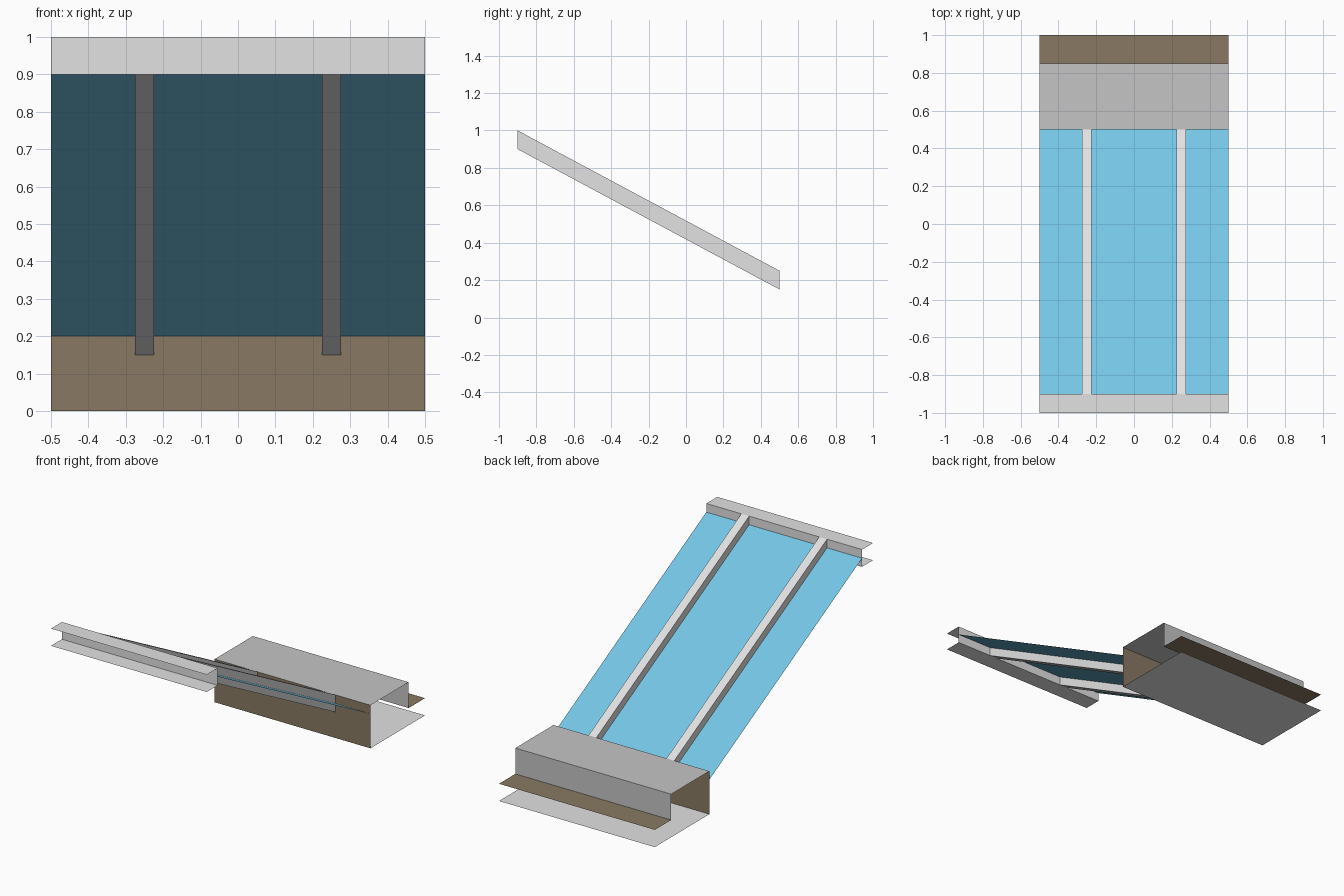
import bpy

if "Cube" in bpy.data.objects:
    bpy.data.objects.remove(bpy.data.objects["Cube"])


def material(name, rgb):
    m = bpy.data.materials.new(name)
    m.diffuse_color = (*rgb, 1.0)
    m.use_nodes = True
    m.node_tree.nodes["Principled BSDF"].inputs["Base Color"].default_value = m.diffuse_color
    return m


LIGHT = material("light grey", (0.76, 0.76, 0.76))
GREY = material("mid grey", (0.56, 0.56, 0.56))
BROWN = material("brown", (0.25, 0.19, 0.126))
BLUE = material("glass blue", (0.176, 0.56, 0.78))


def sheet(name, profile, x0, x1, mat):
    """Thin folded sheet: a (y, z) profile swept along x."""
    n = len(profile)
    verts = [(x, y, z) for x in (x0, x1) for y, z in profile]
    faces = [(i, i + n, i + n + 1, i + 1) for i in range(n - 1)]
    mesh = bpy.data.meshes.new(name)
    mesh.from_pydata(verts, [], faces)
    mesh.materials.append(mat)
    obj = bpy.data.objects.new(name, mesh)
    bpy.context.collection.objects.link(obj)
    return obj


def rafter(name, x, half=0.025):
    """Sloping box tube, open where it meets the channel and the wall."""
    verts = []
    for y, z in ((-0.9, 0.9), (0.5, 0.15)):
        verts += [(x - half, y, z), (x + half, y, z),
                  (x + half, y, z + 0.1), (x - half, y, z + 0.1)]
    faces = [(i, i + 4, (i + 1) % 4 + 4, (i + 1) % 4) for i in range(4)]
    mesh = bpy.data.meshes.new(name)
    mesh.from_pydata(verts, [], faces)
    mesh.materials.append(LIGHT)
    bpy.context.collection.objects.link(bpy.data.objects.new(name, mesh))


# upper channel, open to the front
sheet("upper_channel", [(-1, 0.9), (-0.9, 0.9), (-0.9, 1), (-1, 1)][::-1], 0.5, -0.5, LIGHT)

# sloping glass and the two rafters
sheet("glass_pane", [(-0.9, 0.95), (0.5, 0.2)], -0.5, 0.5, BLUE)
for side, x in (("left", -0.25), ("right", 0.25)):
    rafter(side + "_rafter", x)

# lower box: floor, front wall, cover with back lip, rear ledge
sheet("box_floor", [(0.5, 0), (1, 0)], -0.5, 0.5, LIGHT)
sheet("box_front_wall", [(0.5, 0), (0.5, 0.25)], -0.5, 0.5, BROWN)
sheet("box_cover", [(0.5, 0.25), (0.85, 0.25), (0.85, 0.1)], -0.5, 0.5, GREY)
sheet("box_rear_ledge", [(0.85, 0.1), (1, 0.1)], -0.5, 0.5, BROWN)
